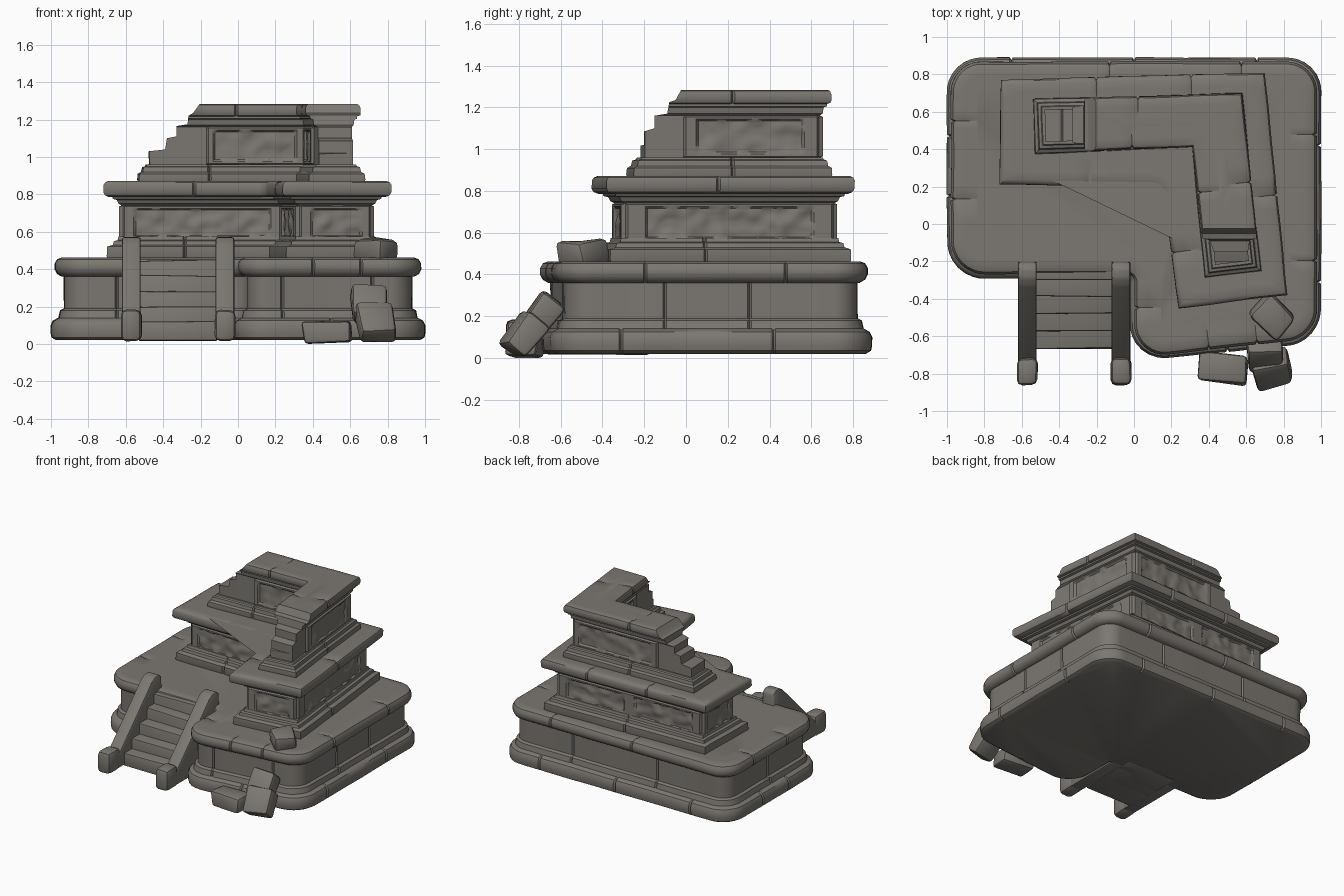
import bpy, bmesh, math, random
from mathutils import Vector, Matrix, noise

if "Cube" in bpy.data.objects:
    bpy.data.objects.remove(bpy.data.objects["Cube"])

random.seed(4)
stone = bpy.data.materials.new("worn grey stone")
stone.diffuse_color = (0.2, 0.185, 0.165, 1)
stone.use_nodes = True
stone.node_tree.nodes["Principled BSDF"].inputs["Base Color"].default_value = stone.diffuse_color


def finish(bm, name):
    bmesh.ops.recalc_face_normals(bm, faces=bm.faces[:])
    me = bpy.data.meshes.new(name)
    bm.to_mesh(me)
    bm.free()
    me.materials.append(stone)
    ob = bpy.data.objects.new(name, me)
    bpy.context.collection.objects.link(ob)
    return ob


def inset(pts, d):
    """Move a counter-clockwise outline inwards; d is a number per point."""
    out, n = [], len(pts)
    for i, p in enumerate(pts):
        a, b = (p - pts[i - 1]).normalized(), (pts[(i + 1) % n] - p).normalized()
        na, nb = Vector((-a.y, a.x)), Vector((-b.y, b.x))
        out.append(p + (na + nb) * (d[i] / max(0.3, 1 + na.dot(nb))))
    return out


def outline(corners, radii, seams):
    """Rounded, subdivided outline; seams = {edge: [t, ...]}; returns points and seam flags."""
    P = [Vector(c) for c in corners]
    n, arcs = len(P), []
    for i, p in enumerate(P):
        r = radii[i]
        if r == 0:
            arcs.append([p])
            continue
        u, v = (P[i - 1] - p).normalized(), (P[(i + 1) % n] - p).normalized()
        half = u.angle(v) / 2
        c = p + (u + v).normalized() * (r / math.sin(half))
        tl = r / math.tan(half)
        a, b = p + u * tl - c, p + v * tl - c
        arcs.append([c + a.lerp(b, k / 8).normalized() * r for k in range(9)])
    pts, flags = [], []
    for i in range(n):
        pts += arcs[i]
        flags += [0] * len(arcs[i])
        a, b = arcs[i][-1], arcs[(i + 1) % n][0]
        L = (b - a).length
        ss = seams.get(i, [])
        k = max(1, int(L / 0.09))
        ts = [(j / k, 0) for j in range(1, k) if all(abs(j / k - s) * L > 0.03 for s in ss)]
        for s in ss:
            ts += [(s - 0.009 / L, 0), (s, 1), (s + 0.009 / L, 0)]
        for t, f in sorted(ts):
            pts.append(a.lerp(b, t))
            flags.append(f)
    return pts, flags


def loft(name, corners, radii, profile, seams={}, top=(), wear=0.005):
    """Stack inset copies of the outline; 'top' lists insets of the grooved upper face."""
    pts, flags = outline(corners, radii, seams)
    bm = bmesh.new()
    z_top = profile[-1][1]
    levels = [(d, z, 0) for d, z in profile] + [(d, z_top, 1) for d in top]
    rings = []
    for li, (d, z, up) in enumerate(levels):
        ds = []
        for p, f in zip(pts, flags):
            w = noise.noise(Vector((p.x * 4, p.y * 4, z * 7))) * wear
            ds.append(d + w + (0.014 * f if not up else 0))
        low = 0.012 if up and li < len(levels) - 1 else 0
        rings.append([bm.verts.new((q.x, q.y, z - low * f)) for q, f in zip(inset(pts, ds), flags)])
    n = len(pts)
    for a, b in zip(rings, rings[1:]):
        for i in range(n):
            j = (i + 1) % n
            bm.faces.new((a[i], a[j], b[j], b[i]))
    bm.faces.new(rings[0][::-1])
    bm.faces.new(rings[-1])
    return finish(bm, name)


def relief(name, corners, edge, d, z0, z1, panels, t0=0, t1=1, thick=0.017):
    """Carved plate on one wall: raised border with recessed, rough panels."""
    P = [Vector(c) for c in corners]
    Q = inset(P, [d] * len(P))
    a, b = Q[edge], Q[(edge + 1) % len(Q)]
    a, b = a.lerp(b, t0), a.lerp(b, t1)
    L, u = (b - a).length, (b - a).normalized()
    out = Vector((u.y, -u.x))
    nx, nz = max(8, int(L / 0.012)), 20
    bm = bmesh.new()
    g = []
    for i in range(nx + 1):
        s = i / nx
        col = []
        for j in range(nz + 1):
            v = j / nz
            h = thick
            for p0, p1 in panels:
                if p0 < s < p1 and 0.13 < v < 0.87:
                    q = Vector((s * L * 14, v * 3.0, edge * 5 + z0 * 9))
                    h = max(0.001, 0.006 + 0.014 * noise.noise(q))
            if i in (0, nx) or j in (0, nz):
                h = -0.004
            p = a + u * (s * L) + out * h
            col.append(bm.verts.new((p.x, p.y, z0 + (z1 - z0) * v)))
        g.append(col)
    for i in range(nx):
        for j in range(nz):
            bm.faces.new((g[i][j], g[i + 1][j], g[i + 1][j + 1], g[i][j + 1]))
    return finish(bm, name)


def prism(name, poly, axis, lo, hi, bev=0.0):
    """Extrude a (horizontal, z) polygon along x or y."""
    bm = bmesh.new()
    mk = (lambda h, z, e: (e, h, z)) if axis == 'x' else (lambda h, z, e: (h, e, z))
    A = [bm.verts.new(mk(h, z, lo)) for h, z in poly]
    B = [bm.verts.new(mk(h, z, hi)) for h, z in poly]
    bm.faces.new(A)
    bm.faces.new(B[::-1])
    for i in range(len(A)):
        j = (i + 1) % len(A)
        bm.faces.new((A[i], B[i], B[j], A[j]))
    if bev:
        bmesh.ops.bevel(bm, geom=bm.edges[:], offset=bev, segments=2, profile=0.5, affect='EDGES')
    return finish(bm, name)


def block(name, centre, size, rot=(0, 0, 0), bev=0.02, rough=0.012):
    bm = bmesh.new()
    bmesh.ops.create_cube(bm, size=1)
    R = Matrix.Rotation(rot[2], 3, 'Z') @ Matrix.Rotation(rot[1], 3, 'Y') @ Matrix.Rotation(rot[0], 3, 'X')
    for v in bm.verts:
        p = Vector([c * s + random.uniform(-rough, rough) for c, s in zip(v.co, size)])
        v.co = R @ p + Vector(centre)
        v.co.z = max(v.co.z, 0)
    bmesh.ops.bevel(bm, geom=bm.edges[:], offset=bev, segments=2, profile=0.5, affect='EDGES')
    return finish(bm, name)


# Lower tier: rounded L-shaped platform
base = [(-1, -0.29), (-0.02, -0.29), (-0.02, -0.74), (1, -0.63), (1, 0.89), (-1, 0.89)]
rad = [0.2, 0.02, 0.18, 0.2, 0.18, 0.18]
loft("platform_foot", base, rad, [(0.03, 0.02), (0.005, 0.035), (0, 0.06), (0, 0.1), (0.012, 0.125), (0.04, 0.14)],
     {2: [0.5], 3: [0.12, 0.75], 4: [0.1, 0.5, 0.9], 5: [0.3, 0.7]})
loft("platform_wall", base, rad, [(0.04, 0.135), (0.05, 0.18), (0.07, 0.19), (0.07, 0.37)],
     {0: [0.2], 2: [0.1, 0.85], 3: [0.3, 0.65], 4: [0.25, 0.7], 5: [0.5]})
loft("platform_cap", base, rad, [(0.06, 0.36), (0.035, 0.375), (0.022, 0.4), (0.022, 0.43), (0.035, 0.453), (0.06, 0.463)],
     {2: [0.35, 0.75], 3: [0.22, 0.8], 4: [0.15, 0.58], 5: [0.2, 0.72], 1: [0.6]}, (0.1, 0.165))

# Middle tier with carved panels
mid = [(-0.72, 0.21), (0.15, 0.2), (0.24, -0.45), (0.82, -0.38), (0.70, 0.81), (-0.71, 0.77)]
sharp = [0] * 6
loft("middle_foot", mid, sharp, [(0.025, 0.45), (0.018, 0.47), (0.02, 0.52), (0.05, 0.53), (0.055, 0.55), (0.075, 0.555), (0.08, 0.575)],
     {0: [0.5], 3: [0.4], 4: [0.5]})
loft("middle_wall", mid, sharp, [(0.1, 0.55), (0.1, 0.74), (0.08, 0.75), (0.07, 0.77), (0.05, 0.775), (0.04, 0.81)], wear=0.001)
loft("middle_cap", mid, [0, 0.07, 0, 0, 0, 0],
     [(0.03, 0.785), (0.008, 0.795), (0, 0.81), (0, 0.85), (0.008, 0.864), (0.025, 0.872)],
     {0: [0.6], 1: [0.5], 3: [0.45], 4: [0.28, 0.64]}, (0.07, 0.14))
for e, pan in enumerate([[(0.08, 0.92)], [(0.15, 0.85)], [(0.17, 0.85)], [(0.1, 0.9)],
                         [(0.06, 0.46), (0.54, 0.94)], [(0.15, 0.85)]]):
    relief("middle_panel", mid, e, 0.1, 0.55, 0.745, pan)

# Upper tier, broken away in steps at both ends
up = [(-0.53, 0.375), (0.31, 0.41), (0.38, -0.285), (0.68, -0.25), (0.58, 0.70), (-0.54, 0.67)]
loft("upper_foot", up, sharp, [(0.005, 0.86), (0, 0.88), (0.003, 0.91), (0.02, 0.92), (0.025, 0.945), (0.04, 0.95), (0.045, 0.96)],
     {0: [0.45], 3: [0.5], 4: [0.5]})
wall = loft("upper_wall", up, sharp, [(0.06, 0.94), (0.06, 1.16), (0.045, 1.17), (0.04, 1.2), (0.025, 1.205), (0.025, 1.23)], wear=0.001)
cap = loft("upper_cap", up, sharp, [(0.03, 1.215), (0.008, 1.222), (0.003, 1.235), (0.003, 1.26), (0.01, 1.278), (0.022, 1.284)],
           {0: [0.62], 1: [0.35], 3: [0.5], 4: [0.5]}, (0.06, 0.12))
left_steps = [(-0.9, 0.962), (-0.475, 0.962), (-0.48, 1.03), (-0.39, 1.04), (-0.38, 1.10), (-0.33, 1.11), (-0.33, 1.165),
              (-0.27, 1.175), (-0.265, 1.22), (-0.24, 1.235), (-0.20, 1.29), (-0.2, 1.5), (-0.9, 1.5)]
right_steps = [(-0.7, 0.962), (-0.24, 0.962), (-0.25, 1.01), (-0.2, 1.02), (-0.2, 1.085), (-0.15, 1.1), (-0.15, 1.16),
               (-0.09, 1.17), (-0.08, 1.225), (-0.05, 1.235), (-0.02, 1.29), (-0.02, 1.5), (-0.7, 1.5)]
cutters = [prism("cut_left", left_steps, 'y', 0.1, 1.0), prism("cut_right", right_steps, 'x', 0.1, 1.0)]
for ob in (wall, cap):
    bpy.context.view_layer.objects.active = ob
    for c in cutters:
        m = ob.modifiers.new("broken", 'BOOLEAN')
        m.operation, m.solver, m.object = 'DIFFERENCE', 'EXACT', c
        bpy.ops.object.modifier_apply(modifier=m.name)
for c in cutters:
    bpy.data.objects.remove(c)
for e, pan, t0, t1 in [(0, (0.08, 0.9), 0.36, 1), (1, (0.15, 0.85), 0, 0.62), (3, (0.1, 0.88), 0.22, 1), (4, (0.08, 0.92), 0, 0.72)]:
    relief("upper_panel", up, e, 0.06, 0.955, 1.165, [pan], t0, t1)

# Stairway with sloping side rails and end blocks
for i in range(5):
    y0, top = -0.665 + i * 0.092, 0.12 + i * 0.082
    block("stair_step", (-0.32, (y0 - 0.18) / 2, (top + 0.02) / 2), (0.42, -0.18 - y0, top - 0.02), bev=0.01, rough=0.005)
rail = [(-0.78, 0.025), (-0.78, 0.09), (-0.33, 0.54), (-0.29, 0.567), (-0.24, 0.572), (-0.205, 0.55), (-0.2, 0.4), (-0.2, 0.025)]
for x in (-0.57, -0.07):
    prism("stair_rail", rail, 'x', x - 0.05, x + 0.05, 0.012)
    block("rail_end_block", (x, -0.79, 0.1), (0.11, 0.145, 0.165), bev=0.03, rough=0.004)

# Fallen stones
block("fallen_slab", (0.475, -0.775, 0.063), (0.25, 0.15, 0.115), (0, 0, -0.1))
block("leaning_stone_lower", (0.74, -0.775, 0.115), (0.2, 0.13, 0.2), (-0.65, 0, 0.2), 0.025)
block("leaning_stone_upper", (0.70, -0.69, 0.205), (0.18, 0.13, 0.2), (-0.65, 0, 0.1), 0.025)
block("stone_on_platform", (0.735, -0.495, 0.505), (0.2, 0.16, 0.12), (0.05, 0.08, -0.75), 0.03, 0.015)

bpy.ops.object.select_all(action='SELECT')
bpy.context.view_layer.objects.active = cap
bpy.ops.object.shade_smooth_by_angle(angle=math.radians(35))
